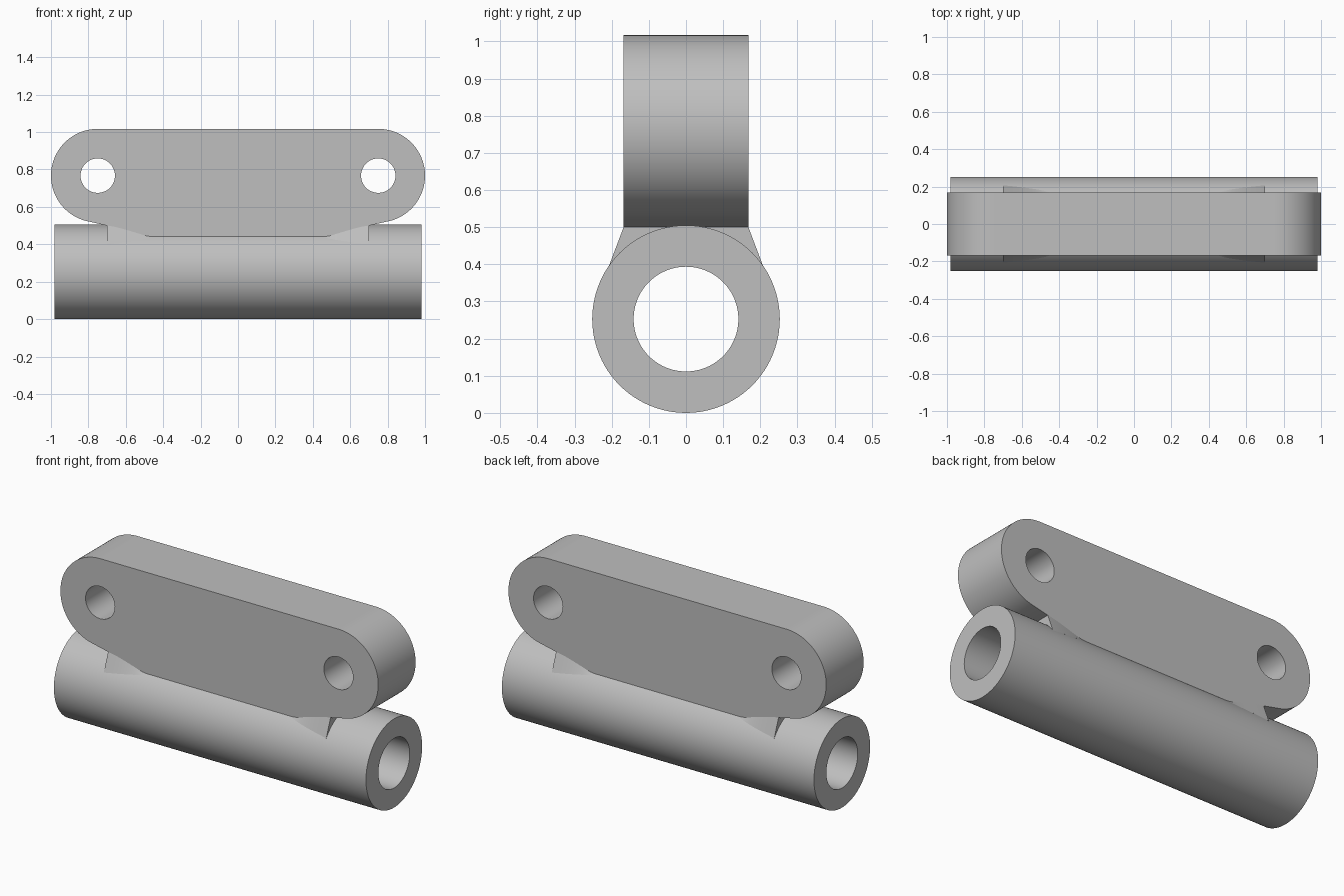
import bpy, bmesh
from math import sin, cos, pi, radians, asin, sqrt
from mathutils import Matrix

cube = bpy.data.objects.get("Cube")
if cube:
    bpy.data.objects.remove(cube, do_unlink=True)

grey = bpy.data.materials.new("plain_grey")
grey.use_nodes = True
COLOUR = (0.52, 0.52, 0.52, 1)
grey.diffuse_color = COLOUR
grey.node_tree.nodes["Principled BSDF"].inputs["Base Color"].default_value = COLOUR

TUBE_R, BORE_R, TUBE_HALF = 0.2525, 0.141, 0.982
HALF_Y = 0.168                      # half thickness of the plate
END_R, END_X, END_Z = 0.25, 0.75, 0.767
HOLE_R = 0.092


def finish(name, bm):
    """Weld, orient and shade a part."""
    bmesh.ops.remove_doubles(bm, verts=bm.verts, dist=1e-5)
    bmesh.ops.recalc_face_normals(bm, faces=bm.faces)
    mesh = bpy.data.meshes.new(name)
    bm.to_mesh(mesh)
    bm.free()
    mesh.materials.clear()
    mesh.materials.append(grey)
    obj = bpy.data.objects.new(name, mesh)
    bpy.context.collection.objects.link(obj)
    bpy.ops.object.select_all(action='DESELECT')
    obj.select_set(True)
    bpy.context.view_layer.objects.active = obj
    bpy.ops.object.shade_smooth_by_angle(angle=radians(30))
    return obj


def arc(cx, cy, r, start, end, n):
    angles = [radians(start + (end - start) * i / n) for i in range(n + 1)]
    return [(cx + r * cos(a), cy + r * sin(a)) for a in angles]


def circle(cx, cy, r, n=96):
    return arc(cx, cy, r, 0, 360, n)[:-1]


def extrude(name, loops, half, matrix):
    """Extrude a flat outline, with further loops as holes."""
    curve = bpy.data.curves.new(name + "_profile", 'CURVE')
    curve.dimensions, curve.fill_mode, curve.extrude = '2D', 'BOTH', half
    for loop in loops:
        spline = curve.splines.new('POLY')
        spline.points.add(len(loop) - 1)
        spline.use_cyclic_u = True
        for point, (x, y) in zip(spline.points, loop):
            point.co = (x, y, 0, 1)
    helper = bpy.data.objects.new(name + "_profile", curve)
    bpy.context.collection.objects.link(helper)
    bpy.context.view_layer.update()
    graph = bpy.context.evaluated_depsgraph_get()
    mesh = bpy.data.meshes.new_from_object(helper.evaluated_get(graph))
    mesh.transform(matrix)
    bm = bmesh.new()
    bm.from_mesh(mesh)
    bpy.data.objects.remove(helper, do_unlink=True)
    bpy.data.meshes.remove(mesh)
    return finish(name, bm)


# Hollow tube along x
to_x = Matrix(((0, 0, 1, 0), (1, 0, 0, 0), (0, 1, 0, 0), (0, 0, 0, 1)))
extrude("tube", [circle(0, TUBE_R, TUBE_R), circle(0, TUBE_R, BORE_R)], TUBE_HALF, to_x)

# Underside of the plate dips in an S-curve down to the tube
WEB_X, DIP_X = 0.70, 0.45
WEB_Z = 0.50
DIP_Z = TUBE_R + sqrt(TUBE_R ** 2 - HALF_Y ** 2)
STEPS = 14


def underside(t):
    return DIP_Z + (WEB_Z - DIP_Z) * (0.45 * t + 0.55 * t * t * (3 - 2 * t)) if t > 0.3 \
        else DIP_Z + (WEB_Z - DIP_Z) * 0.2538 * (t / 0.3) ** 2


ts = [i / STEPS for i in range(STEPS + 1)]
dip = [(DIP_X + (WEB_X - DIP_X) * t, underside(t)) for t in ts]

# Round-ended plate with two pin holes
right = arc(END_X, END_Z, END_R, 90, -80, 56) + dip[::-1]
outline = right + [(-x, z) for x, z in reversed(right)]
holes = [circle(s * END_X, END_Z, HOLE_R, 48) for s in (-1, 1)]
extrude("link_plate", [outline] + holes, HALF_Y, Matrix.Rotation(pi / 2, 4, 'X'))

# Flared webs that blend the plate into the tube, one near each end
START = asin(HALF_Y / TUBE_R)
FLARE = radians(55)
for side, name in ((1, "left_web"), (-1, "right_web")):
    bm = bmesh.new()
    rings = []
    for t, (x, z) in zip(ts, dip):
        a = START + (FLARE - START) * t ** 0.7
        foot_y, foot_z = TUBE_R * sin(a), TUBE_R + TUBE_R * cos(a)
        section = [(HALF_Y, z), (foot_y, foot_z), (-foot_y, foot_z), (-HALF_Y, z)]
        rings.append([bm.verts.new((side * x, y, h)) for y, h in section])
    for a, b in zip(rings, rings[1:]):
        for i in range(4):
            j = (i + 1) % 4
            bm.faces.new((a[i], a[j], b[j], b[i]))
    bm.faces.new(rings[-1])
    finish(name, bm)
